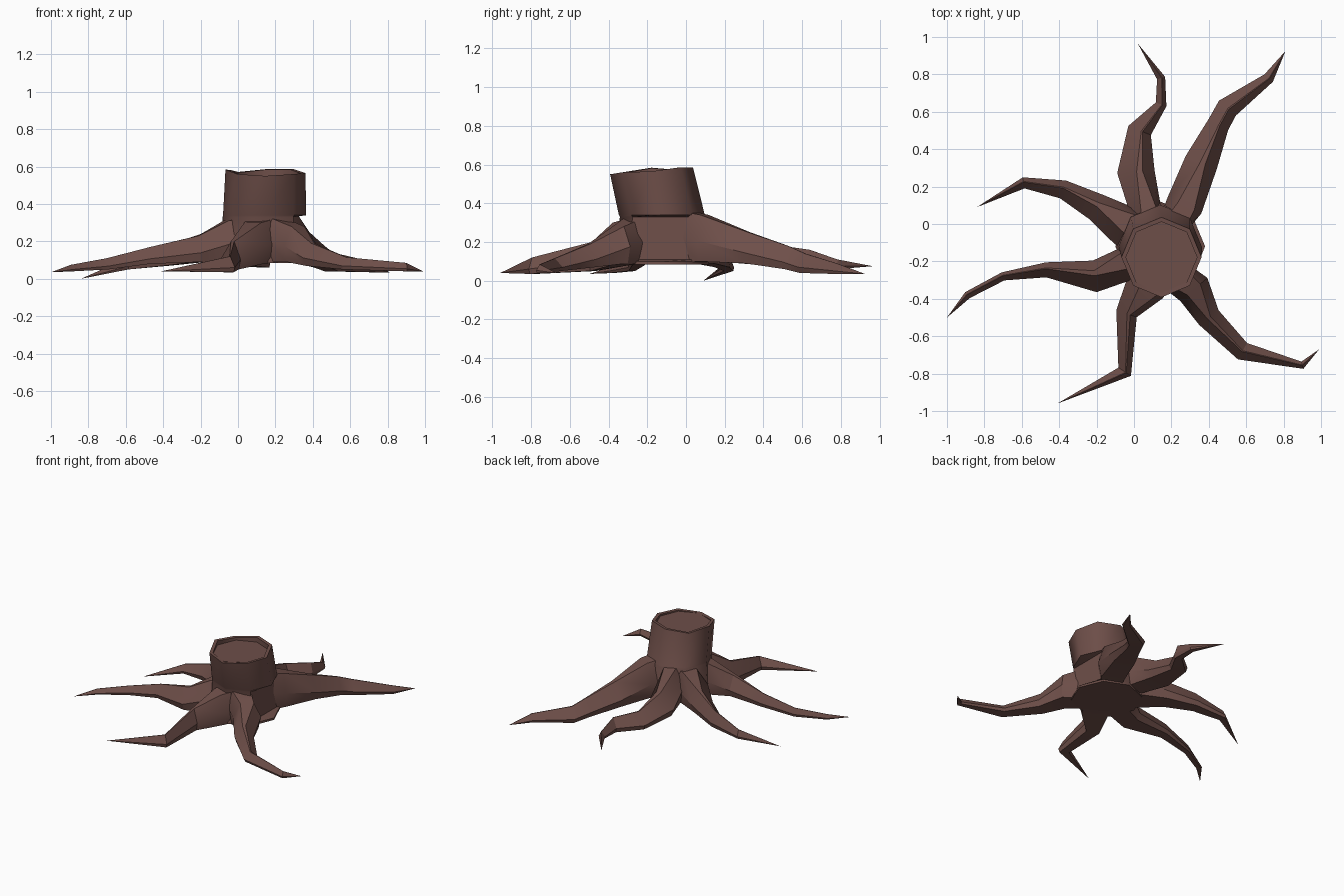
import bpy, bmesh, math
from mathutils import Vector

bark = bpy.data.materials.new("brown bark")
bark.diffuse_color = (0.155, 0.077, 0.066, 1)


def finish(bm, name, angle):
    bmesh.ops.recalc_face_normals(bm, faces=bm.faces[:])
    me = bpy.data.meshes.new(name)
    bm.to_mesh(me)
    bm.free()
    me.materials.append(bark)
    ob = bpy.data.objects.new(name, me)
    bpy.context.collection.objects.link(ob)
    bpy.ops.object.select_all(action='DESELECT')
    ob.select_set(True)
    bpy.context.view_layer.objects.active = ob
    bpy.ops.object.shade_smooth_by_angle(angle=math.radians(angle))


def loft(bm, rings):
    """Join consecutive closed rings of equal length with quads."""
    for a, b in zip(rings, rings[1:]):
        n = len(a)
        for i in range(n):
            bm.faces.new((a[i], a[(i + 1) % n], b[(i + 1) % n], b[i]))


# Octagonal trunk, leaning forward, with a hollow under its right side and a sunken cut
bm = bmesh.new()
JAG = [-0.003, 0.018, 0.018, 0.003, 0.016, -0.008, -0.018, -0.008]   # broken rim heights


def ring(cx, cy, r, z, hollow=False, jag=False):
    vs = []
    for i in range(8):
        a = i * math.pi / 4
        rr = r * math.cos(math.pi / 4) if hollow and i == 0 else r
        vs.append(bm.verts.new((cx + rr * math.cos(a), cy + rr * math.sin(a),
                                z + (JAG[i] if jag else 0))))
    return vs


rings = [ring(0.14, -0.12, 0.24, 0.085),
         ring(0.14, -0.12, 0.24, 0.10),
         ring(0.14, -0.12, 0.235, 0.11, hollow=True),
         ring(0.14, -0.12, 0.222, 0.33, hollow=True),
         ring(0.142, -0.125, 0.222, 0.34),
         ring(0.147, -0.178, 0.214, 0.568, jag=True),
         ring(0.147, -0.178, 0.19, 0.566, jag=True),
         ring(0.147, -0.178, 0.19, 0.55)]
loft(bm, rings)
bm.faces.new(rings[0][::-1])
bm.faces.new(rings[-1])
finish(bm, "trunk", 50)


def root(name, skew, path):
    """Ridged tapering root; path rows are x, y, width, top, bottom; last row is the tip."""
    bm = bmesh.new()
    pts = [Vector(p[:2]) for p in path]
    rings = []
    for i, (x, y, w, top, bot) in enumerate(path[:-1]):
        d = (pts[i + 1] - pts[i]).normalized()
        if i:
            d = (d + (pts[i] - pts[i - 1]).normalized()).normalized()
        side = Vector((d.y, -d.x))            # right of travel
        h = top - bot
        t = (0.36, 0.24, 0.08, 0.03)[min(i, 3)]   # crest is broad at the trunk
        s = (0.5, 0.45, 0.35, 0.3)[min(i, 3)]
        section = ((-0.5, s), (skew - t, 1), (skew + t, 1), (0.5, s), (0.4, 0), (-0.4, 0))
        rings.append([bm.verts.new((x + side.x * u * w, y + side.y * u * w, bot + v * h))
                      for u, v in section])
    loft(bm, rings)
    bm.faces.new(rings[0])
    x, y, _, top, _ = path[-1]
    tip = bm.verts.new((x, y, top))
    n = len(rings[-1])
    for i in range(n):
        bm.faces.new((rings[-1][i], rings[-1][(i + 1) % n], tip))
    finish(bm, name, 30)


# Six roots spreading around the trunk
root("left_back_root", 0.1, [
    (0.08, -0.08, 0.24, 0.33, 0.09), (-0.05, -0.01, 0.22, 0.315, 0.09),
    (-0.20, 0.09, 0.15, 0.24, 0.09), (-0.38, 0.185, 0.10, 0.18, 0.07),
    (-0.59, 0.22, 0.06, 0.11, 0.05), (-0.84, 0.09, 0, 0.0, 0)])
root("left_front_root", 0.1, [
    (0.06, -0.19, 0.22, 0.33, 0.09), (-0.06, -0.22, 0.18, 0.31, 0.09),
    (-0.21, -0.28, 0.17, 0.23, 0.09), (-0.47, -0.245, 0.08, 0.17, 0.08),
    (-0.70, -0.28, 0.045, 0.11, 0.05), (-0.89, -0.38, 0.04, 0.075, 0.04),
    (-1.0, -0.5, 0, 0.035, 0)])
root("front_root", -0.1, [
    (0.12, -0.22, 0.26, 0.33, 0.09), (0.06, -0.34, 0.22, 0.30, 0.08),
    (-0.04, -0.48, 0.115, 0.20, 0.05), (-0.05, -0.79, 0.08, 0.12, 0.035),
    (-0.41, -0.96, 0, 0.04, 0)])
root("right_front_root", 0.0, [
    (0.20, -0.26, 0.18, 0.33, 0.09), (0.32, -0.35, 0.19, 0.28, 0.09),
    (0.40, -0.50, 0.13, 0.19, 0.07), (0.58, -0.68, 0.10, 0.115, 0.05),
    (0.90, -0.755, 0.04, 0.085, 0.04), (0.99, -0.67, 0, 0.04, 0)])
root("right_back_root", 0.05, [
    (0.21, 0.0, 0.16, 0.36, 0.09), (0.27, 0.10, 0.20, 0.34, 0.10),
    (0.36, 0.33, 0.18, 0.25, 0.09), (0.45, 0.53, 0.12, 0.18, 0.06),
    (0.50, 0.62, 0.12, 0.14, 0.04), (0.72, 0.78, 0.06, 0.09, 0.035),
    (0.81, 0.925, 0, 0.035, 0)])
root("back_root", 0.1, [
    (0.10, -0.08, 0.22, 0.35, 0.09), (0.06, 0.08, 0.17, 0.33, 0.10),
    (0.01, 0.28, 0.20, 0.24, 0.09), (0.03, 0.50, 0.13, 0.18, 0.07),
    (0.145, 0.64, 0.06, 0.16, 0.06), (0.145, 0.78, 0.045, 0.11, 0.06),
    (0.02, 0.965, 0, 0.075, 0)])
